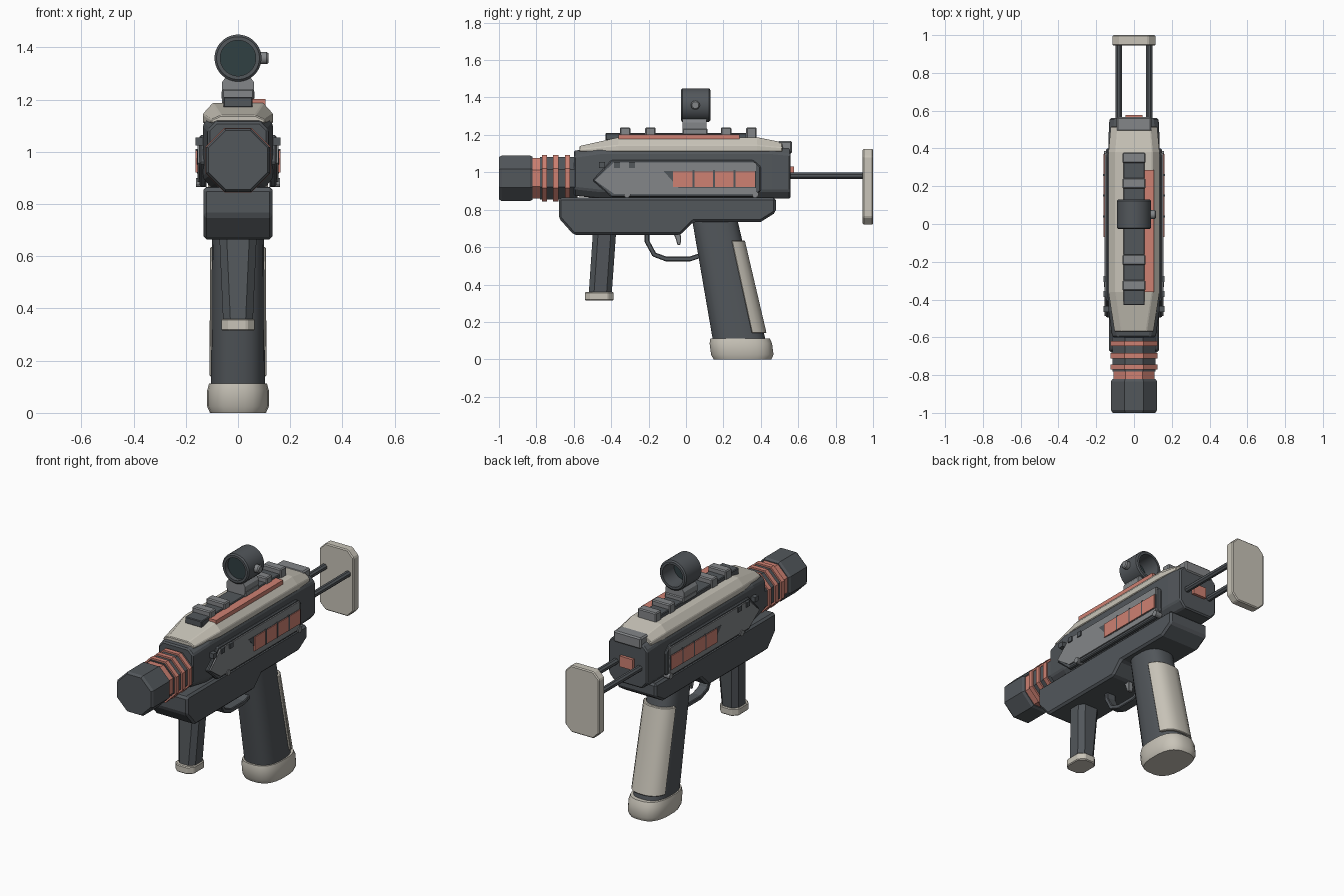
import bpy, bmesh, math

if "Cube" in bpy.data.objects:
    bpy.data.objects.remove(bpy.data.objects["Cube"])


def make_mat(name, rgb):
    m = bpy.data.materials.new(name)
    m.diffuse_color = (*rgb, 1)
    m.use_nodes = True
    m.node_tree.nodes["Principled BSDF"].inputs["Base Color"].default_value = m.diffuse_color
    return m


DARK = make_mat("dark_grey", (0.085, 0.095, 0.105))
GREY = make_mat("mid_grey", (0.23, 0.24, 0.25))
CREAM = make_mat("cream", (0.58, 0.55, 0.48))
CORAL = make_mat("coral", (0.62, 0.22, 0.17))
GLASS = make_mat("lens_glass", (0.03, 0.05, 0.055))


def finish(name, bm, mat, bevel=0.0, smooth=False, segs=1):
    bmesh.ops.recalc_face_normals(bm, faces=bm.faces)
    me = bpy.data.meshes.new(name)
    bm.to_mesh(me)
    bm.free()
    ob = bpy.data.objects.new(name, me)
    bpy.context.collection.objects.link(ob)
    me.materials.append(mat)
    if bevel:
        b = ob.modifiers.new("Bevel", 'BEVEL')
        b.width, b.segments, b.limit_method = bevel, segs, 'ANGLE'
        b.angle_limit = math.radians(35)
    if smooth:
        bpy.ops.object.select_all(action='DESELECT')
        ob.select_set(True)
        bpy.context.view_layer.objects.active = ob
        bpy.ops.object.shade_smooth_by_angle(angle=math.radians(35))
    return ob


def loft(name, rings, mat, closed=False, **kw):
    """Skin a list of equal-length point rings; cap the ends or close into a loop."""
    bm = bmesh.new()
    vs = [[bm.verts.new(p) for p in r] for r in rings]
    n = len(vs[0])
    pairs = list(zip(vs, vs[1:])) + ([(vs[-1], vs[0])] if closed else [])
    for a, b in pairs:
        for i in range(n):
            j = (i + 1) % n
            bm.faces.new((a[i], a[j], b[j], b[i]))
    if not closed:
        bm.faces.new(vs[0])
        bm.faces.new(vs[-1])
    return finish(name, bm, mat, **kw)


def box(name, x, y, z, mat, **kw):
    return loft(name, [[(a, y[0], z[0]), (a, y[1], z[0]), (a, y[1], z[1]), (a, y[0], z[1])] for a in x], mat, **kw)


def side_profile(name, pts, x0, x1, mat, **kw):
    return loft(name, [[(x, y, z) for y, z in pts] for x in (x0, x1)], mat, **kw)


def lathe(name, prof, cz, mat, sides=8, cx=0.0, axis='Y', cy=0.0, closed=False, **kw):
    """Turn (position, radius) pairs about a line along y or x; 8 sides gives flats."""
    rings = []
    for t, r in prof:
        ring = []
        for i in range(sides):
            a = 2 * math.pi * (i + 0.5) / sides
            u, v = r * math.cos(a), r * math.sin(a)
            ring.append((cx + u, t, cz + v) if axis == 'Y' else (t, cy + u, cz + v))
        rings.append(ring)
    return loft(name, rings, mat, closed, **kw)


# --- main receiver and lower housing
body = []
for y, w, zb, zt in ((-0.60, 0.115, 0.875, 1.115), (-0.46, 0.135, 0.86, 1.135),
                     (0.46, 0.135, 0.86, 1.135), (0.56, 0.13, 0.86, 1.125)):
    half = [(w - 0.035, zb), (w, zb + 0.04), (w, zt - 0.03), (w - 0.03, zt)]
    body.append([(x, y, z) for x, z in half] + [(-x, y, z) for x, z in half[::-1]])
loft("receiver", body, DARK, bevel=0.008)
side_profile("lower_housing", [(-0.68, 0.86), (-0.68, 0.755), (-0.60, 0.665), (-0.03, 0.665), (0.04, 0.735),
                               (0.40, 0.735), (0.48, 0.785), (0.48, 0.865), (-0.66, 0.865)],
             -0.133, 0.133, DARK, bevel=0.012)

# --- cream top cover
cover = []
for y, w, zt in ((-0.57, 0.095, 1.14), (-0.36, 0.127, 1.187), (0.38, 0.127, 1.187), (0.515, 0.115, 1.16)):
    half = [(w + 0.008, 1.11), (w + 0.008, 1.11 + (zt - 1.11) * 0.45), (w - 0.03, zt)]
    cover.append([(x, y, z) for x, z in half] + [(-x, y, z) for x, z in half[::-1]])
loft("top_cover", cover, CREAM, bevel=0.004)
box("rear_cap", (-0.093, 0.093), (0.49, 0.567), (1.1, 1.168), GREY, bevel=0.008)
box("rear_button", (-0.045, 0.045), (0.55, 0.577), (0.965, 1.03), CORAL)

# --- barrel, coral bands, muzzle
K = 1 / math.cos(math.pi / 8)
CZ = 0.968
lathe("barrel", [(-0.78, 0.114 * K), (-0.58, 0.114 * K)], CZ, DARK)
lathe("barrel_collar", [(-0.84, 0.109 * K), (-0.75, 0.109 * K)], CZ, CORAL)
for i, y in enumerate((-0.757, -0.697, -0.633)):
    lathe(f"barrel_band_{i}", [(y - 0.014, 0.124 * K), (y + 0.014, 0.124 * K)], CZ, CORAL)
lathe("muzzle", [(-1.0, 0.113 * K), (-0.985, 0.122 * K), (-0.835, 0.122 * K), (-0.82, 0.114 * K)], CZ, DARK)

# --- side panels, mirrored
for side, s in (("right", 1), ("left", -1)):
    side_profile(f"{side}_panel_base", [(-0.50, 0.957), (-0.40, 1.065), (0.36, 1.065), (0.40, 1.03),
                                        (0.40, 0.90), (0.36, 0.868), (-0.40, 0.868)],
                 s * 0.12, s * 0.147, DARK, bevel=0.006)
    side_profile(f"{side}_panel", [(-0.487, 0.957), (-0.385, 1.053), (0.375, 1.053), (0.375, 0.885), (-0.385, 0.885)],
                 s * 0.13, s * 0.155, GREY)
    side_profile(f"{side}_window_frame", [(-0.12, 1.007), (0.375, 1.007), (0.375, 0.917), (-0.04, 0.917)],
                 s * 0.14, s * 0.157, DARK)
    side_profile(f"{side}_window", [(-0.07, 1.005), (0.37, 1.005), (0.37, 0.92), (-0.07, 0.92)],
                 s * 0.14, s * 0.162, CORAL)
    for i in range(3):
        y = 0.04 + i * 0.11
        box(f"{side}_window_bar_{i}", (s * 0.14, s * 0.163), (y - 0.005, y + 0.005), (0.92, 1.011), DARK)
    for i, y in enumerate((-0.45, -0.37, -0.29)):
        box(f"{side}_vent_{i}", (s * 0.13, s * 0.162), (y - 0.016, y + 0.016), (1.024, 1.054), DARK)
    for i, y in enumerate((-0.315, 0.37)):
        lathe(f"{side}_screw_{i}", [(s * 0.12, 0.018), (s * 0.16, 0.018)], 0.882, GREY, sides=12, axis='X', cy=y)

    # --- stock rods
    lathe(f"{side}_stock_rod", [(0.5, 0.0185), (0.96, 0.0185)], 0.982, DARK, cx=s * 0.08)

# --- stock plate with cut corners
c, hx, z0, z1 = 0.04, 0.115, 0.72, 1.125
plate = [(-hx + c, z0), (hx - c, z0), (hx, z0 + c), (hx, z1 - c), (hx - c, z1), (-hx + c, z1), (-hx, z1 - c), (-hx, z0 + c)]
loft("stock_plate", [[(x, y, z) for x, z in plate] for y in (0.945, 1.0)], CREAM, bevel=0.006)

# --- top rail with teeth and coral strip
box("top_rail", (-0.056, 0.056), (-0.43, 0.375), (1.17, 1.21), DARK, bevel=0.004)
for i, y in enumerate((-0.325, -0.19, 0.215, 0.35)):
    box(f"rail_tooth_{i}", (-0.062, 0.062), (y - 0.028, y + 0.028), (1.18, 1.24), GREY, bevel=0.006)
box("rail_strip", (0.05, 0.105), (-0.36, 0.285), (1.165, 1.203), CORAL)

# --- sight: mount, tube, lens, knob
box("sight_clamp", (-0.064, 0.064), (-0.02, 0.115), (1.2, 1.236), GREY, bevel=0.006)
loft("sight_mount", [[(-w, -0.02, z), (w, -0.02, z), (w, 0.11, z), (-w, 0.11, z)]
                     for w, z in ((0.062, 1.225), (0.062, 1.265), (0.045, 1.29))], GREY)
SZ = 1.359
lathe("sight_tube", [(-0.027, 0.082), (-0.02, 0.09), (0.123, 0.09), (0.13, 0.082), (0.13, 0.068), (-0.027, 0.068)],
      SZ, DARK, sides=32, closed=True, smooth=True)
lathe("sight_lens", [(0.0, 0.07), (0.02, 0.07)], SZ, GLASS, sides=32)
lathe("sight_knob", [(0.08, 0.024), (0.11, 0.024), (0.117, 0.018)], SZ, GREY, sides=16, axis='X', cy=0.05, smooth=True)

# --- trigger guard and trigger
guard = [(-0.208, 0.70), (-0.208, 0.63), (-0.17, 0.56), (-0.105, 0.536), (0.02, 0.536), (0.09, 0.56)]
rings = []
for i, (y, z) in enumerate(guard):
    a, b = guard[max(i - 1, 0)], guard[min(i + 1, len(guard) - 1)]
    d = math.hypot(b[0] - a[0], b[1] - a[1])
    ny, nz = -(b[1] - a[1]) / d * 0.013, (b[0] - a[0]) / d * 0.013
    rings.append([(x, y + k * ny, z + k * nz) for x, k in ((-0.03, -1), (0.03, -1), (0.03, 1), (-0.03, 1))])
loft("trigger_guard", rings, DARK, bevel=0.004)
side_profile("trigger", [(-0.07, 0.68), (-0.055, 0.645), (-0.045, 0.61), (-0.03, 0.612), (-0.026, 0.64), (-0.03, 0.68)],
             -0.016, 0.016, GREY, bevel=0.003)


# --- front grip and its cap
def cut_rect(hx, y0, y1, z, k):
    return [(-hx + k, y0, z), (hx - k, y0, z), (hx, y0 + k, z), (hx, y1 - k, z),
            (hx - k, y1, z), (-hx + k, y1, z), (-hx, y1 - k, z), (-hx, y0 + k, z)]


loft("front_grip", [cut_rect(0.057, -0.52, -0.397, 0.35, 0.028), cut_rect(0.072, -0.497, -0.373, 0.69, 0.028)], DARK)
loft("front_grip_cap", [cut_rect(0.064, -0.541, -0.387, z, 0.03) for z in (0.315, 0.36)], CREAM, bevel=0.005)


# --- main grip: rounded section, slanted
def oval(yc, hx, hy, z, n=24, e=0.75):
    pts = []
    for i in range(n):
        a = 2 * math.pi * (i + 0.5) / n
        cx, sy = math.cos(a), math.sin(a)
        pts.append((hx * math.copysign(abs(cx) ** e, cx), yc + hy * math.copysign(abs(sy) ** e, sy), z))
    return pts


def grip_ring(z, grow=0.0):
    t = (0.74 - z) / 0.64
    return oval(0.155 + 0.13 * t, 0.1 + 0.004 * t + grow, 0.122 + 0.02 * t + grow, z)


loft("main_grip", [grip_ring(0.76), grip_ring(0.08)], DARK, smooth=True)

# --- cream back strap: rear slice (points 1 to 10) of a slightly larger grip section
loft("grip_back_strap", [grip_ring(z, 0.014)[1:11] for z in (0.14, 0.635)], CREAM, bevel=0.004, smooth=True)
loft("grip_base_cap", [oval(0.302, 0.108, 0.155, 0.0), oval(0.301, 0.119, 0.168, 0.025),
                       oval(0.293, 0.119, 0.168, 0.085), oval(0.289, 0.112, 0.16, 0.112)], CREAM, smooth=True)
